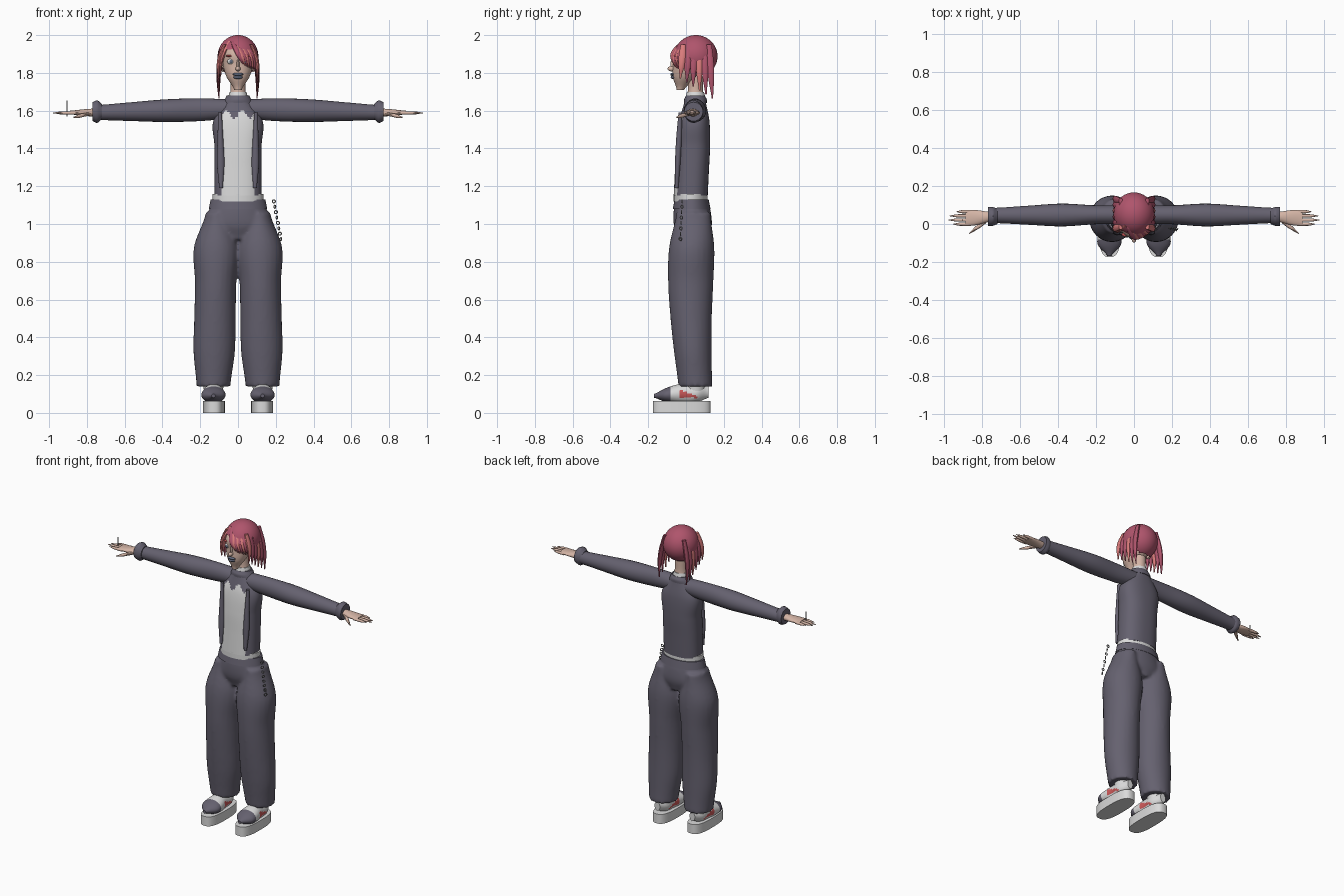
import bpy, bmesh, math
from mathutils import Vector

cube = bpy.data.objects.get("Cube")
if cube:
    bpy.data.objects.remove(cube)


def material(name, *rgb):
    m = bpy.data.materials.new(name)
    m.use_nodes = True
    m.diffuse_color = (*rgb, 1)
    m.node_tree.nodes["Principled BSDF"].inputs["Base Color"].default_value = (*rgb, 1)
    return m


CLOTH = material("charcoal cloth", .13, .12, .16)
WHITE = material("off white", .7, .7, .7)
SKIN = material("skin", .66, .46, .38)
HAIR = material("crimson hair", .43, .09, .15)
STREAK = material("coral streak", .7, .2, .2)
RED = material("red accent", .6, .1, .1)
LIPS = material("slate", .12, .14, .2)
METAL = material("dull metal", .3, .3, .3)
made = []


def finish(bm, name, mats, rule=None):
    bmesh.ops.recalc_face_normals(bm, faces=bm.faces)
    if rule:
        for face in bm.faces:
            face.material_index = rule(face.calc_center_median())
    mesh = bpy.data.meshes.new(name)
    bm.to_mesh(mesh)
    bm.free()
    for m in mats:
        mesh.materials.append(m)
    ob = bpy.data.objects.new(name, mesh)
    bpy.context.collection.objects.link(ob)
    made.append(ob)
    return ob


def blend(values, t):
    """Smooth curve through evenly spaced values."""
    last = len(values) - 1
    i = min(int(t * last), last - 1)
    f = t * last - i
    a, b, c, d = (values[max(0, min(last, i + k))] for k in (-1, 0, 1, 2))
    return b + f / 2 * (c - a + f * (2 * a - 5 * b + 4 * c - d + f * (3 * (b - c) + d - a)))


def add_sweep(bm, start, end, wide, deep=None, bow=(0, 0, 0), n=24, rows=16, power=2, side=1):
    """Oval sections, square to the main axis, from start to end; radii follow the two lists."""
    start, end, bow = Vector(start), Vector(end), Vector(bow)
    axis = max(range(3), key=lambda k: abs(end[k] - start[k]))
    u, v = (k for k in range(3) if k != axis)
    rings = []
    for row in range(rows + 1):
        t = row / rows
        centre = start.lerp(end, t) + bow * math.sin(math.pi * t)
        ring = []
        for i in range(n):
            c, s = math.cos(math.tau * i / n), math.sin(math.tau * i / n)
            p = centre.copy()
            p[u] += blend(wide, t) * math.copysign(abs(c) ** (2 / power), c)
            p[v] += blend(deep or wide, t) * math.copysign(abs(s) ** (2 / power), s)
            p.x *= side
            ring.append(bm.verts.new(p))
        rings.append(ring)
    for a, b in zip(rings, rings[1:]):
        for i in range(n):
            j = (i + 1) % n
            bm.faces.new((a[i], a[j], b[j], b[i]))
    bm.faces.new(rings[0])
    bm.faces.new(rings[-1])


def sweep(name, mats, *shape, rule=None, **options):
    bm = bmesh.new()
    add_sweep(bm, *shape, **options)
    return finish(bm, name, mats, rule)


def ball(name, mat, centre, size, keep=None):
    bm = bmesh.new()
    bmesh.ops.create_uvsphere(bm, u_segments=40, v_segments=28, radius=1)
    bmesh.ops.scale(bm, vec=size, verts=bm.verts)
    bmesh.ops.translate(bm, vec=centre, verts=bm.verts)
    if keep:
        bad = [face for face in bm.faces if not keep(face.calc_center_median())]
        bmesh.ops.delete(bm, geom=bad, context="FACES")
    return finish(bm, name, [mat])


SIDES = ((1, "left"), (-1, "right"))

# Trousers: two legs and a hip volume fused together
bm = bmesh.new()
for side, tag in SIDES:
    add_sweep(bm, (.13, .05, .14), (.11, .04, 1.06), [.09, .11, .11, .11, .12, .06],
              [.09, .1, .11, .12, .12, .09], bow=(0, -.02, 0), rows=30, side=side)
add_sweep(bm, (0, .04, .92), (0, .03, 1.12), [.1, .18, .16, .14], [.08, .1, .1, .09], n=40)
trousers = finish(bm, "trousers", [CLOTH])
fuse = trousers.modifiers.new("fuse", "REMESH")
fuse.mode, fuse.voxel_size, fuse.use_smooth_shade = "VOXEL", .01, True
trousers.modifiers.new("soften", "SMOOTH").iterations = 6
sweep("waistband", [CLOTH], (0, .03, 1.08), (0, .03, 1.13), [.155, .145], [.1, .09], n=40, rows=1)
sweep("shirt_hem", [WHITE], (0, .025, 1.12), (0, .025, 1.16), [.135, .135], [.09, .09], n=40, rows=1)


# Open jacket with the shirt showing in front
def shirt_rule(c):
    ragged_top = 1.58 + .02 * math.sin(c.x * 75)
    return int(c.y < .02 and abs(c.x) < .09 and c.z < ragged_top)


sweep("jacket_body", [CLOTH, WHITE], (0, .025, 1.15), (0, .05, 1.68), [.125, .125, .125, .13, .05],
      [.09, .09, .09, .08, .05], n=72, rows=60, power=2.4, rule=shirt_rule)
sweep("jacket_collar", [CLOTH], (0, .05, 1.64), (0, .05, 1.68), [.08, .07, .06], [.06, .06, .05])


# Parts that come in pairs
def shoe_rule(c):
    if c.y < -.085:
        return 1
    return 2 if -.03 < c.y < .06 and .08 < c.z < .11 - c.y / 3 else 0


for side, tag in SIDES:
    sweep(f"{tag}_lapel", [CLOTH], (.09, -.05, 1.19), (.095, -.03, 1.59),
          [.01, .02, .015, .01], [.01, .015, .015, .01], side=side)
    sweep(f"{tag}_sleeve", [CLOTH], (.02, .05, 1.61), (.74, .045, 1.59),
          [.05, .05, .06, .05, .04], [.05, .06, .06, .05, .04], rows=32, side=side)
    sweep(f"{tag}_cuff", [CLOTH], (.72, .04, 1.595), (.77, .04, 1.595),
          [.04, .05, .05], [.04, .06, .05], rows=6, side=side)
    sweep(f"{tag}_hand", [SKIN], (.73, .04, 1.59), (.89, .03, 1.59),
          [.02, .03, .04, .04], [.02, .02, .015, .01], side=side)
    for i in range(4):
        y, tip = .065 - .022 * i, .98 - .015 * (i - 1.7) ** 2
        sweep(f"{tag}_finger_{i}", [SKIN], (.86, y, 1.588), (tip, y, 1.588),
              [.009, .009, .008, .002], n=10, side=side)
    sweep(f"{tag}_thumb", [SKIN], (.78, .02, 1.585), (.87, -.05, 1.565),
          [.015, .015, .01, .003], [.01, .01, .01, .003], n=10, side=side)
    sweep(f"{tag}_sole", [WHITE], (.128, -.022, 0), (.128, -.022, .063),
          [.058, .058], [.153, .153], n=48, rows=1, power=2.8, side=side)
    sweep(f"{tag}_shoe", [WHITE, CLOTH, RED], (.13, -.17, .09), (.13, .12, .11),
          [.01, .06, .06, .05, .05, .02], [.01, .035, .05, .055, .05, .03],
          n=32, rows=30, rule=shoe_rule, side=side)
    sweep(f"{tag}_ankle", [WHITE], (.13, .05, .11), (.13, .05, .2), [.05, .06], side=side)
    ball(f"{tag}_eye", WHITE, (.037 * side, -.055, 1.86), (.02, .015, .015))
    ball(f"{tag}_iris", LIPS, (.037 * side, -.068, 1.86), (.009, .004, .009))
    ball(f"{tag}_brow", RED, (.04 * side, -.055, 1.89), (.025, .012, .006))
    ball(f"{tag}_ear", SKIN, (.08 * side, .045, 1.835), (.012, .02, .03))
    # Long hair strands, longest at the back
    for i in range(6):
        y, end = -.03 + .034 * i, 1.77 - .021 * i
        sweep(f"{tag}_side_lock_{i}", [STREAK if i % 3 == 0 else HAIR],
              (.1, y, end), (.07, y * .8 + .01, 1.95), [.003, .01, .012, .01],
              [.004, .015, .02, .015], bow=(.015, 0, 0), n=10, side=side)

# Neck, head and face
sweep("neck", [SKIN], (0, .05, 1.64), (0, .05, 1.78), [.05, .04, .04])
sweep("choker", [WHITE], (0, .05, 1.68), (0, .05, 1.7), [.05, .045], rows=1)
sweep("head", [SKIN], (0, -.03, 1.71), (0, .05, 1.98), [.02, .06, .08, .08, .04],
      [.02, .06, .08, .1, .05], n=40, rows=30)
ball("nose", SKIN, (0, -.075, 1.822), (.013, .023, .014))
ball("nose_bridge", SKIN, (0, -.065, 1.845), (.008, .018, .03))
ball("upper_lip", LIPS, (0, -.067, 1.792), (.028, .016, .009))
ball("lower_lip", LIPS, (0, -.065, 1.777), (.024, .016, .01))


# Hair cap with the face left open, and a fringe swept to the left
def hair_keep(c):
    return c.z > 1.82 - c.y / 3 and (c.y > .01 or c.z > 1.92)


ball("hair_cap", HAIR, (0, .052, 1.888), (.108, .115, .112), hair_keep)
for i in range(8):
    t = i / 7
    sweep(f"fringe_lock_{i}", [STREAK if i % 2 else HAIR],
          (.03 + .07 * t, -.06 + .06 * t * t, 1.84 - .03 * t), (-.03 + .07 * t, -.01 + .03 * t, 1.97),
          [.002, .014, .016, .012], [.003, .01, .012, .012], bow=(.01 * t, -.035, 0), n=10)
sweep("temple_lock", [STREAK], (-.09, -.02, 1.79), (-.04, 0, 1.97),
      [.003, .01, .015, .012], [.004, .02, .02, .015], bow=(-.02, -.015, 0), n=10)

# Accessories: a thin spike on one finger and a loose hip chain
sweep("finger_spike", [METAL], (-.905, .02, 1.57), (-.905, .02, 1.655), [.003, .003], n=8, rows=1)
for i in range(8):
    spot = Vector((.19, -.02, 1.12)).lerp((.227, -.03, .92), i / 7)
    bpy.ops.mesh.primitive_torus_add(location=spot, rotation=(math.pi / 2, 0, i % 2),
                                     major_radius=.008, minor_radius=.003,
                                     major_segments=14, minor_segments=6)
    link = bpy.context.object
    link.name = f"chain_link_{i}"
    link.data.materials.append(METAL)
    made.append(link)

bpy.ops.object.select_all(action="DESELECT")
for ob in made:
    ob.select_set(True)
bpy.context.view_layer.objects.active = made[0]
bpy.ops.object.shade_smooth_by_angle(angle=math.radians(40))
